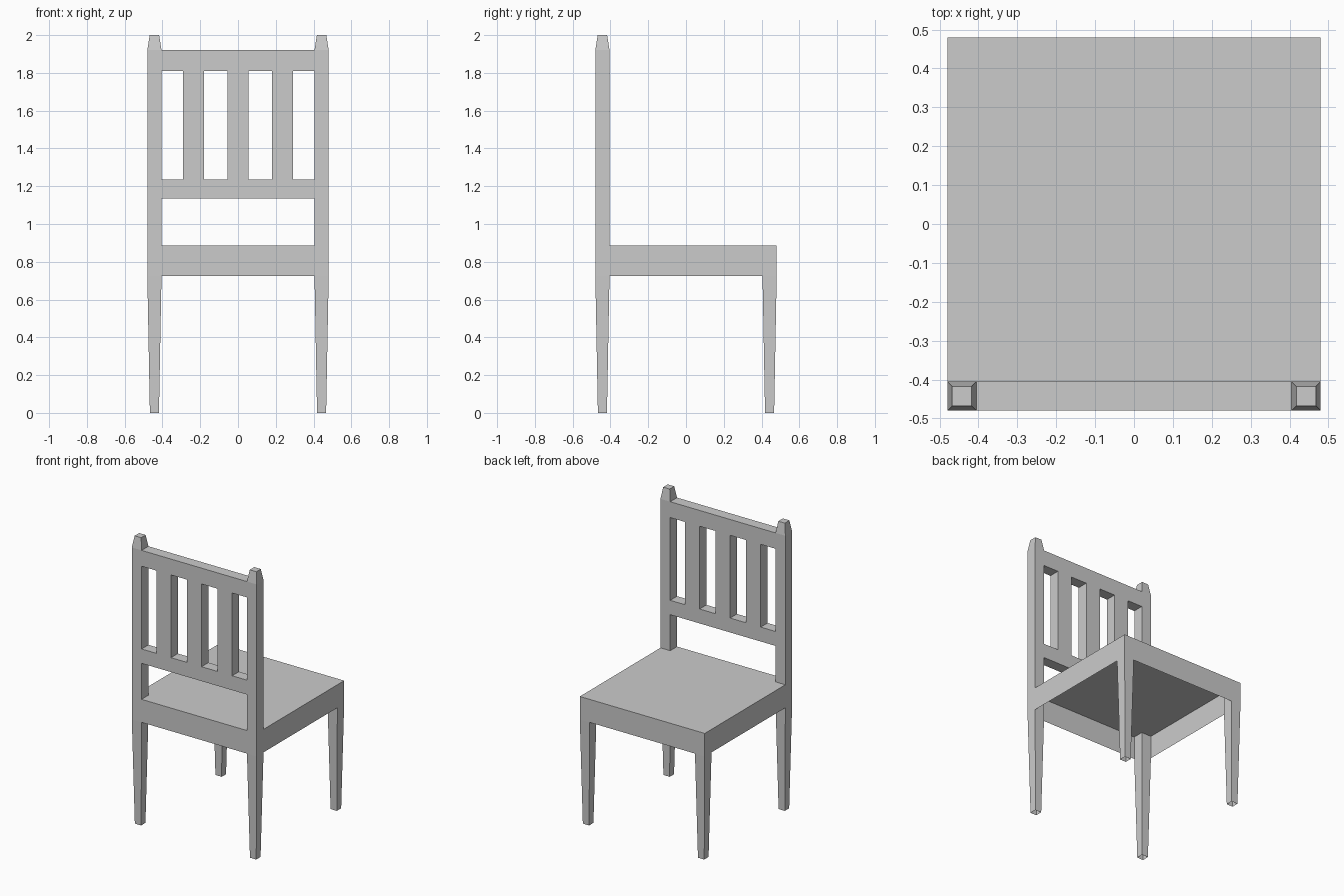
import bpy, bmesh

if "Cube" in bpy.data.objects:
    bpy.data.objects.remove(bpy.data.objects["Cube"])

O, I = 0.48, 0.405          # outer and inner faces of the frame
C = (O + I) / 2             # leg centre
H = (O - I) / 2             # leg half width


def finish(name, bm):
    bmesh.ops.remove_doubles(bm, verts=bm.verts, dist=1e-5)
    bmesh.ops.recalc_face_normals(bm, faces=bm.faces)
    me = bpy.data.meshes.new(name)
    bm.to_mesh(me)
    bm.free()
    ob = bpy.data.objects.new(name, me)
    bpy.context.collection.objects.link(ob)
    return ob


def post(name, x, y, rings, cap):
    """Square post lofted through (z, half width) rings, open at the foot."""
    bm = bmesh.new()
    loops = [[bm.verts.new((x + sx * h, y + sy * h, z))
              for sx, sy in ((-1, -1), (1, -1), (1, 1), (-1, 1))] for z, h in rings]
    for a, b in zip(loops, loops[1:]):
        for i in range(4):
            j = (i + 1) % 4
            bm.faces.new((a[i], a[j], b[j], b[i]))
    if cap:
        bm.faces.new(loops[-1])
    return finish(name, bm)


def bar(name, x0, x1, z0, z1, open_axis):
    """Bar of the backrest, without the two hidden end faces."""
    bm = bmesh.new()
    bmesh.ops.create_cube(bm, size=1)
    for v in bm.verts:
        v.co = ((x0 + x1) / 2 + v.co.x * (x1 - x0), -C + v.co.y * 2 * H,
                (z0 + z1) / 2 + v.co.z * (z1 - z0))
    bm.normal_update()
    ends = [f for f in bm.faces if abs(f.normal[open_axis]) > 0.9]
    bmesh.ops.delete(bm, geom=ends, context='FACES')
    return finish(name, bm)


# Tapered legs; the back ones run up into pointed posts
leg = [(0, 0.024), (0.725, H), (0.885, H)]
for side, s in (("left", -1), ("right", 1)):
    post("front_leg_" + side, s * C, C, leg, False)
    post("back_post_" + side, s * C, -C, leg[:2] + [(1.92, H), (2.0, 0.025)], True)

# Seat: top sheet with aprons between the legs, hollow underneath
bm = bmesh.new()
bm.faces.new([bm.verts.new((x, y, 0.885)) for x, y in ((-O, -O), (O, -O), (O, O), (-O, O))])
for s in (-1, 1):
    span = ((-I, 0.725), (I, 0.725), (I, 0.885), (-I, 0.885))
    f = bm.faces.new([bm.verts.new((a, s * O, z)) for a, z in span])
    g = bm.faces.new([bm.verts.new((s * O, a, z)) for a, z in span])
finish("seat", bm)

# Backrest rails and slats
bar("top_rail", -I, I, 1.81, 1.92, 0)
bar("lower_rail", -I, I, 1.135, 1.235, 0)
for i, x in enumerate((-0.235, 0, 0.235)):
    bar(f"slat_{i + 1}", x - 0.056, x + 0.056, 1.235, 1.81, 2)
